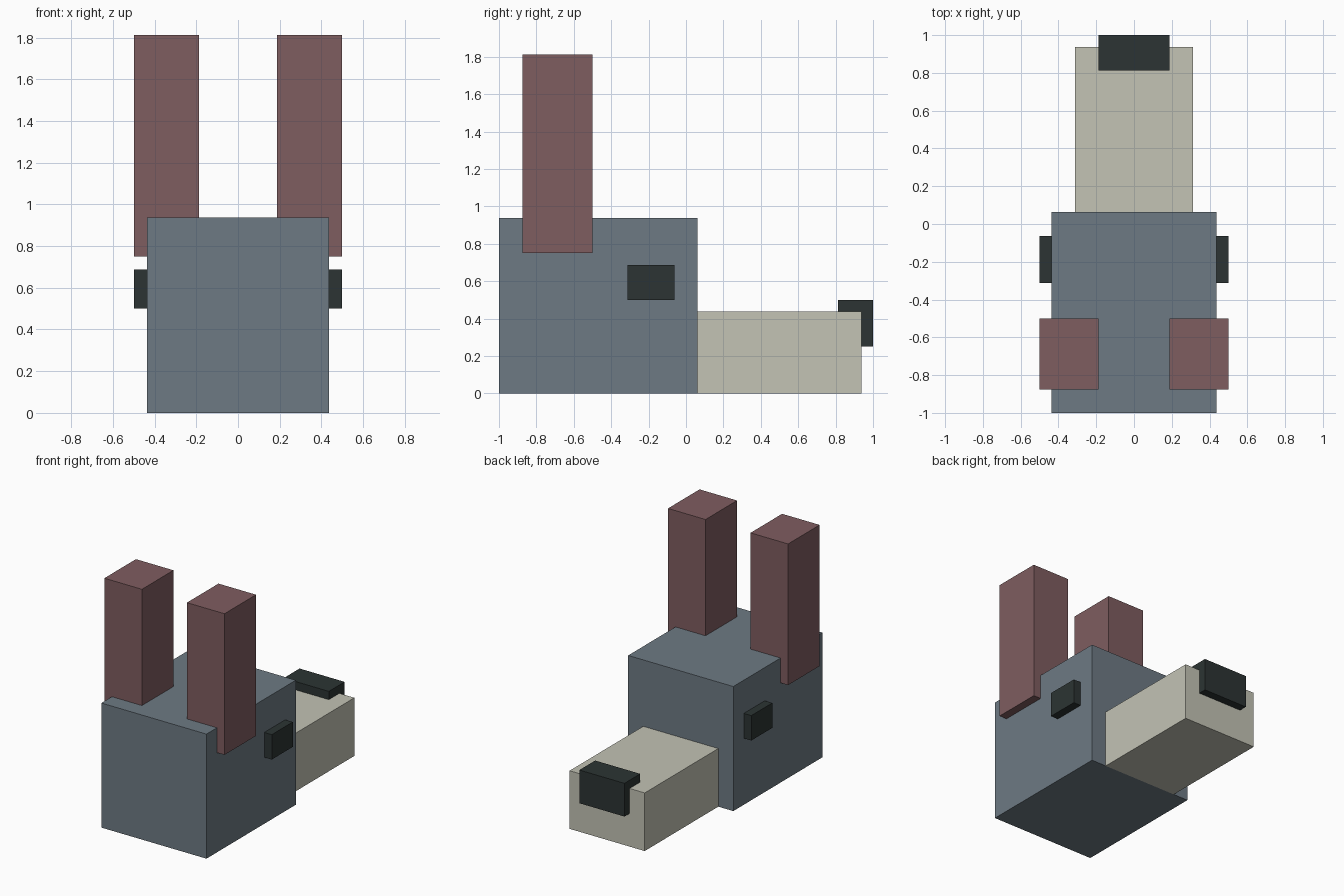
import bpy
from mathutils import Vector

default_cube = bpy.data.objects.get("Cube")
if default_cube:
    bpy.data.objects.remove(default_cube, do_unlink=True)

UNIT = 1 / 16  # every part sits on a regular block grid


def make_material(name, rgb):
    mat = bpy.data.materials.new(name)
    mat.use_nodes = True
    color = (*rgb, 1)
    mat.diffuse_color = color
    bsdf = next(n for n in mat.node_tree.nodes if n.type == "BSDF_PRINCIPLED")
    bsdf.inputs["Base Color"].default_value = color
    return mat


def add_box(name, low, high, mat):
    """Box between two corners given in grid units."""
    low, high = Vector(low) * UNIT, Vector(high) * UNIT
    bpy.ops.mesh.primitive_cube_add(size=1, location=(low + high) / 2)
    box = bpy.context.object
    box.name = box.data.name = name
    size = high - low
    for vert in box.data.vertices:
        vert.co *= size
    box.data.materials.append(mat)
    return box


def add_pair(name, low, high, mat):
    """Left box (+x) and its mirrored right partner."""
    add_box("left_" + name, low, high, mat)
    add_box("right_" + name, (-high[0], *low[1:]), (-low[0], *high[1:]), mat)


slate = make_material("slate_grey", (0.155, 0.195, 0.23))
maroon = make_material("dusty_maroon", (0.212, 0.109, 0.117))
cream = make_material("pale_cream", (0.546, 0.546, 0.462))
dark = make_material("near_black", (0.025, 0.034, 0.033))

# Head block and the long snout that joins it
add_box("head", (-7, -16, 0), (7, 1, 15), slate)
add_box("snout", (-5, 1, 0), (5, 15, 7), cream)

# Nose wrapped over the tip of the snout
add_box("nose", (-3, 13, 4), (3, 16, 8), dark)

# Tall ears and raised eyes, partly sunk into the head
add_pair("ear", (3, -14, 12), (8, -8, 29), maroon)
add_pair("eye", (6, -5, 8), (8, -1, 11), dark)
